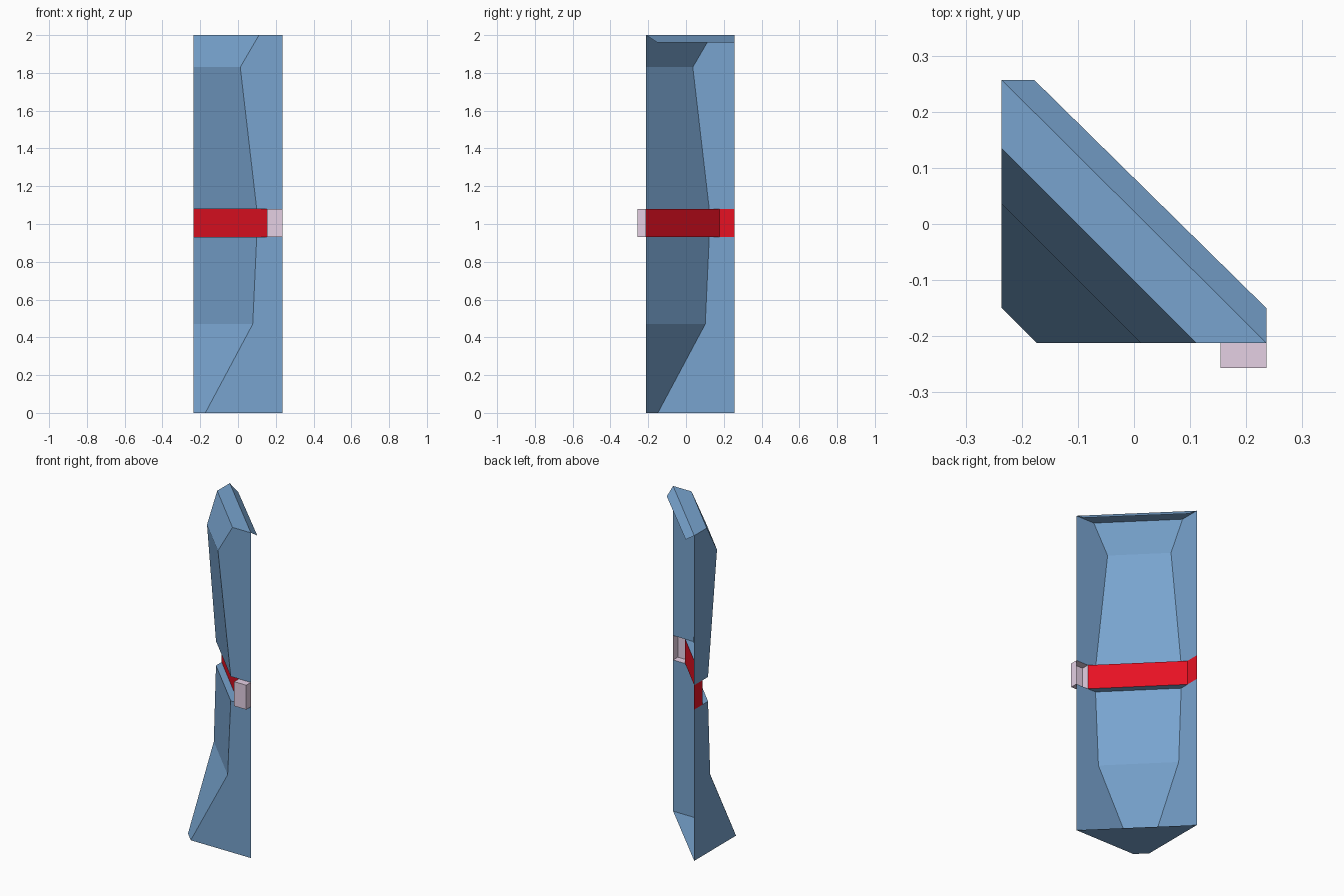
import bpy
import bmesh

cube = bpy.data.objects.get("Cube")
if cube:
    bpy.data.objects.remove(cube, do_unlink=True)

# Plan limits of the triangular post
SIDE, FRONT, BACK = 0.236, -0.212, 0.257
BAND_LOW, BAND_HIGH = 0.93, 1.08


def material(name, rgb):
    mat = bpy.data.materials.new(name)
    mat.use_nodes = True
    mat.diffuse_color = (*rgb, 1)
    mat.node_tree.nodes["Principled BSDF"].inputs["Base Color"].default_value = (*rgb, 1)
    return mat


def make_object(name, faces, mat):
    """Build an open sheet-metal style mesh from polygons, welding shared corners."""
    bm = bmesh.new()
    for face in faces:
        bm.faces.new([bm.verts.new(p) for p in face])
    bmesh.ops.remove_doubles(bm, verts=bm.verts, dist=0.0001)
    mesh = bpy.data.meshes.new(name)
    bm.to_mesh(mesh)
    bm.free()
    mesh.materials.append(mat)
    obj = bpy.data.objects.new(name, mesh)
    bpy.context.collection.objects.link(obj)
    return obj


def section(z, cut):
    """Wall line in plan: side wall, diagonal cut (x + y = cut), front wall."""
    return [(-SIDE, BACK, z), (-SIDE, cut + SIDE, z),
            (cut - FRONT, FRONT, z), (SIDE, FRONT, z)]


def walls(low, high):
    return [(low[i], low[i + 1], high[i + 1], high[i]) for i in range(len(low) - 1)]


blue = material("steel blue", (0.188, 0.371, 0.623))
red = material("bright red", (0.807, 0.0056, 0.0168))
pink = material("pale pink", (0.783, 0.631, 0.776))

# Post shell: lower and upper parts, with ledges into the band recess
base, knee, waist_low = [section(*s) for s in ((0, -0.385), (0.47, -0.134), (BAND_LOW, -0.113))]
waist_high, shoulder, crown = [section(*s) for s in ((BAND_HIGH, -0.113), (1.83, -0.2), (2, -0.101))]
band_low, band_high = section(BAND_LOW, -0.058), section(BAND_HIGH, -0.058)

shell = []
for low, high in ((base, knee), (knee, waist_low), (waist_high, shoulder), (shoulder, crown)):
    shell += walls(low, high)
shell.append(base[::-1])
shell.append(crown)
shell.append((waist_low[1], waist_low[2], band_low[2], band_low[1]))
shell.append((band_high[1], band_high[2], waist_high[2], waist_high[1]))
# Sloping lip over the open back
shell.append((crown[0], crown[3], (SIDE, -0.15, 1.96), (-0.178, BACK, 1.96)))
make_object("post_shell", shell, blue)

# Recessed band: side strip and diagonal strip
make_object("band", walls(band_low[:3], band_high[:3]), red)

# Hollow block at the end of the band, open at the back
def block_line(z):
    left, out = band_low[2][0], -BACK
    return [(left, FRONT, z), (left, out, z), (SIDE, out, z), (SIDE, FRONT, z)]


low, high = block_line(BAND_LOW), block_line(BAND_HIGH)
make_object("band_end_block", walls(low, high) + [low[::-1], high], pink)
